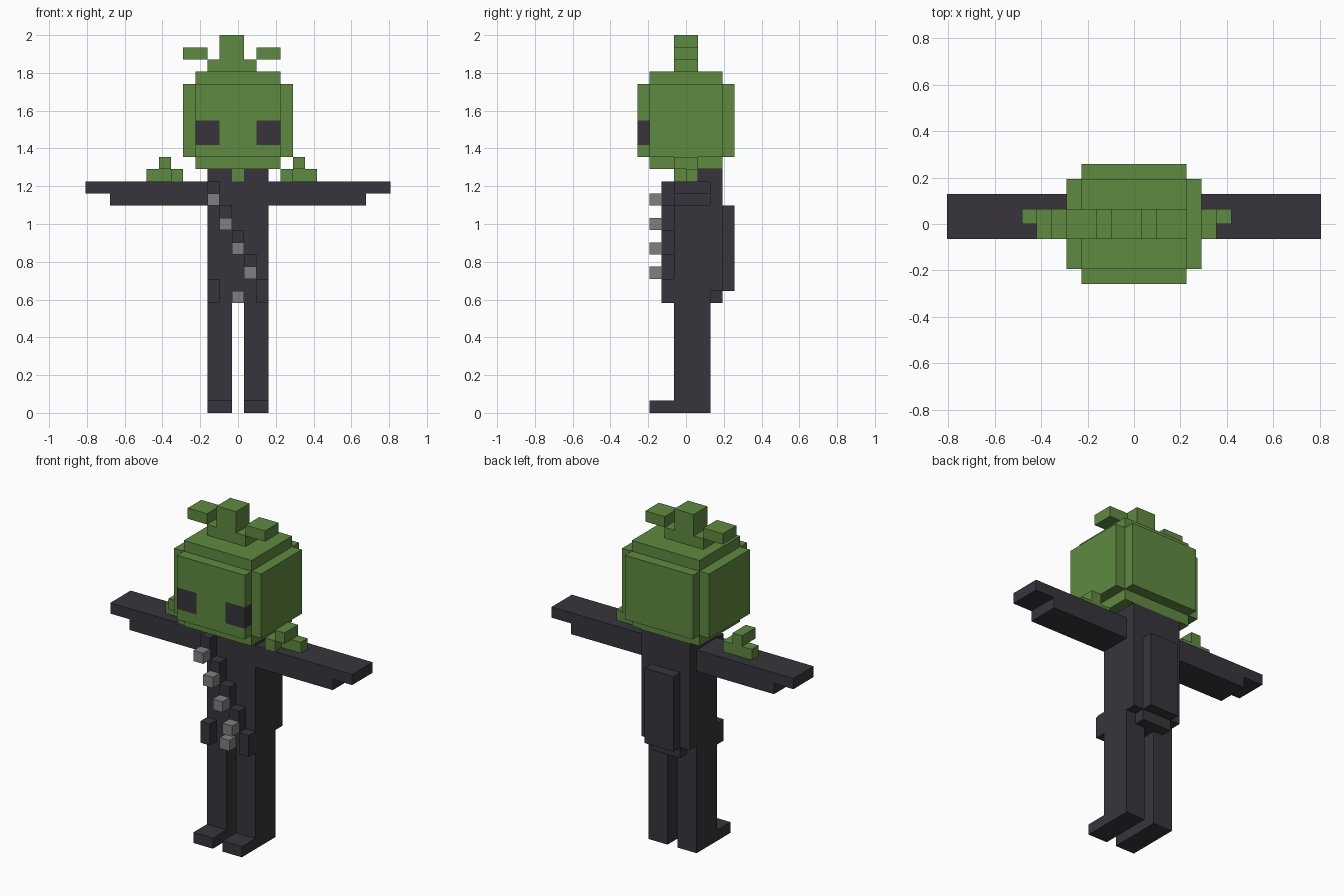
import bpy, bmesh
from mathutils import Vector

U = 2 / 31  # size of one block

cube = bpy.data.objects.get("Cube")
if cube:
    bpy.data.objects.remove(cube, do_unlink=True)


def material(name, rgb):
    m = bpy.data.materials.new(name)
    m.use_nodes = True
    m.diffuse_color = (*rgb, 1)
    bsdf = m.node_tree.nodes["Principled BSDF"]
    bsdf.inputs["Base Color"].default_value = (*rgb, 1)
    bsdf.inputs["Roughness"].default_value = 0.9
    return m


GREEN = material("leaf green", (0.114, 0.254, 0.052))
DARK = material("charcoal", (0.038, 0.036, 0.046))
GREY = material("metal grey", (0.216, 0.216, 0.223))


def part(name, mat, *boxes):
    """One object made of boxes, each (x0, x1, y0, y1, z0, z1) in blocks."""
    bm = bmesh.new()
    for x0, x1, y0, y1, z0, z1 in boxes:
        verts = bmesh.ops.create_cube(bm, size=1)["verts"]
        size = Vector((x1 - x0, y1 - y0, z1 - z0))
        mid = Vector((x0 + x1, y0 + y1, z0 + z1)) / 2
        for v in verts:
            v.co = Vector(a * b for a, b in zip(v.co, size)) + mid
            v.co *= U
    mesh = bpy.data.meshes.new(name)
    bm.to_mesh(mesh)
    bm.free()
    mesh.materials.append(mat)
    obj = bpy.data.objects.new(name, mesh)
    bpy.context.collection.objects.link(obj)
    return obj


def mirrored(name, mat, *boxes):
    """The given left (+x) part and its right (-x) twin."""
    part("left_" + name, mat, *boxes)
    part("right_" + name, mat, *[(-b[1], -b[0], *b[2:]) for b in boxes])


# Legs, feet and arms
mirrored("leg", DARK, (0.5, 2.5, -1, 2, 0, 9))
mirrored("foot", DARK, (0.5, 2.5, -3, -1, 0, 1))
mirrored("arm", DARK, (2.5, 12.5, -1, 2, 18, 19), (2.5, 10.5, -1, 2, 17, 18))

# Torso, collar and neck
part("torso", DARK, (-2.5, 2.5, -1, 2, 9, 19))
mirrored("collar", DARK, (0.5, 2.5, -1, 2, 19, 20))
part("neck", GREEN, (-0.5, 0.5, -1, 2, 19, 20))

# Back layer, backpack and the tab under it
part("back_layer", DARK, (-2.5, 2.5, 2, 3, 10, 20))
part("back_tab", DARK, (-1.5, 1.5, 2, 3, 9, 10))
part("backpack", DARK, (-1.5, 1.5, 3, 4, 10, 17))

# Diagonal chest strap with studs, belt pouches and buckle
for i in range(4):
    x, z = -2.5 + i, 17 - 2 * i
    part(f"strap_{i + 1}", DARK, (x, x + 1, -2, -1, z, z + 2))
    part(f"stud_{i + 1}", GREY, (x, x + 1, -3, -2, z, z + 1))
mirrored("pouch", DARK, (1.5, 2.5, -2, -1, 9, 11))
part("buckle", GREY, (-0.5, 0.5, -2, -1, 9, 10))

# Head core with side and back panels
part("head", GREEN, (-3.5, 3.5, -3, 3, 20, 28))
mirrored("cheek", GREEN, (3.5, 4.5, -3, 3, 21, 27))
part("head_back", GREEN, (-3.5, 3.5, 3, 4, 21, 27))

# Face panel leaves openings that the eyes fill
part("face", GREEN, (-3.5, 3.5, -4, -3, 21, 22), (-1.5, 1.5, -4, -3, 22, 24),
     (-3.5, 3.5, -4, -3, 24, 27))
mirrored("eye", DARK, (1.5, 3.5, -4, -3, 22, 24))

# Sprout on top of the head
part("sprout_base", GREEN, (-2.5, 1.5, -1, 1, 28, 29))
part("sprout_stem", GREEN, (-1.5, 0.5, -1, 1, 29, 31))
part("sprout_right_leaf", GREEN, (-4.5, -2.5, -1, 1, 29, 30))
part("sprout_left_leaf", GREEN, (1.5, 3.5, -1, 1, 29, 30))

# Shoulder leaves, the right one sitting a block further out
part("left_shoulder_leaf", GREEN, (3.5, 6.5, 0, 1, 19, 20),
     (3.5, 4.5, -1, 0, 19, 20), (4.5, 5.5, -1, 1, 20, 21))
part("right_shoulder_leaf", GREEN, (-7.5, -4.5, 0, 1, 19, 20),
     (-5.5, -4.5, -1, 0, 19, 20), (-6.5, -5.5, -1, 1, 20, 21))
